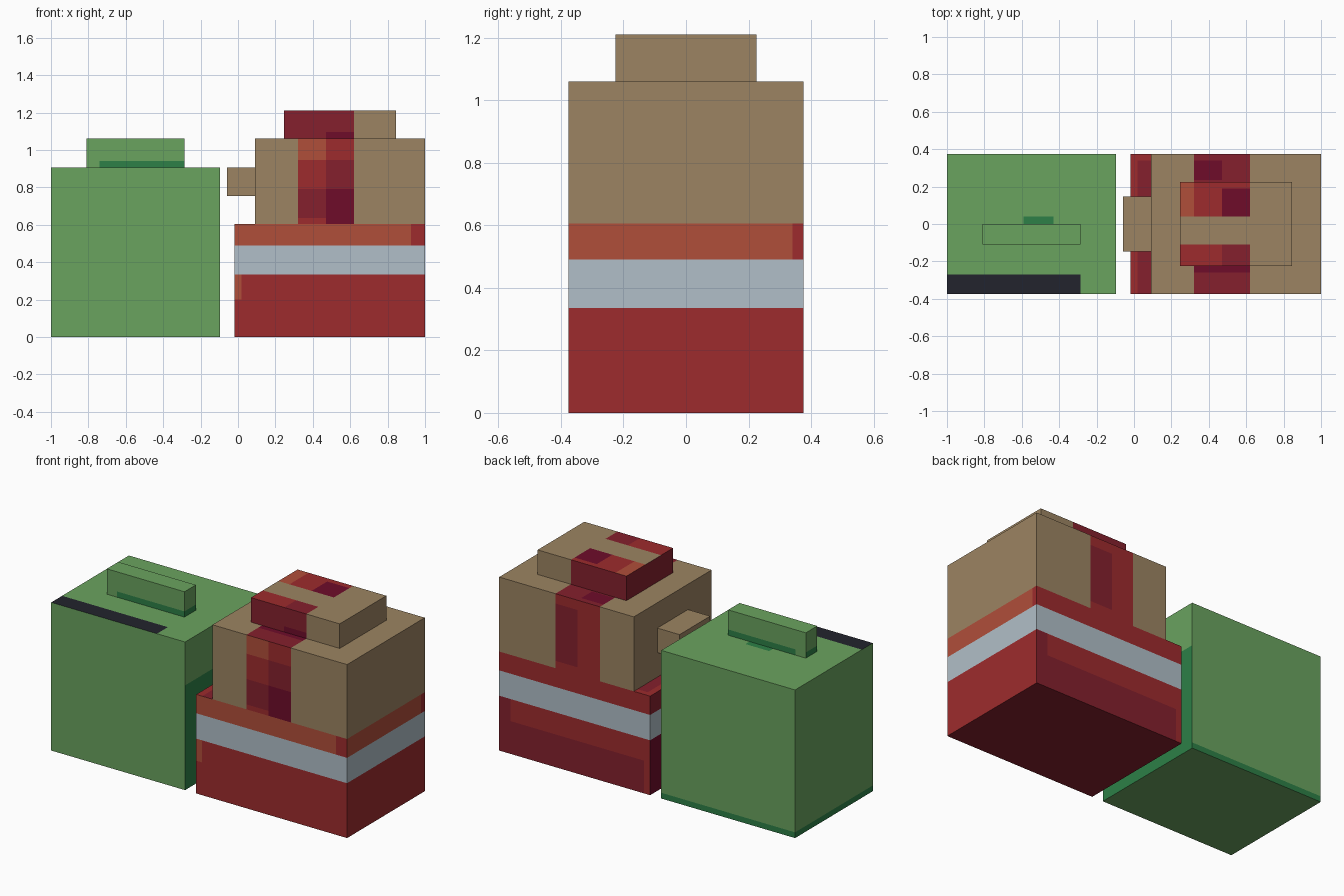
import bpy
import bmesh
from mathutils import Vector

if "Cube" in bpy.data.objects:
    bpy.data.objects.remove(bpy.data.objects["Cube"])


def material(name, rgb):
    """Flat colour given as 0-255 display values, stored as linear."""
    m = bpy.data.materials.new(name)
    lin = [((c / 255 + 0.055) / 1.055) ** 2.4 for c in rgb]
    m.diffuse_color = (*lin, 1)
    m.use_nodes = True
    m.node_tree.nodes["Principled BSDF"].inputs["Base Color"].default_value = m.diffuse_color
    return m


COLOURS = {
    "green": (106, 163, 95), "dark_green": (45, 128, 71), "black": (34, 35, 45),
    "tan": (156, 132, 98), "red": (157, 43, 45), "light_red": (176, 78, 58),
    "crimson": (133, 32, 45), "burgundy": (110, 12, 42), "silver": (177, 191, 200),
}
NAMES = list(COLOURS)
MATS = [material(n, COLOURS[n]) for n in NAMES]


def block(name, lo, hi, paint, cuts=((), (), ())):
    """Box from lo to hi, sliced along each axis, each face coloured by paint(side, x, y, z)."""
    lo, hi = Vector(lo), Vector(hi)
    bm = bmesh.new()
    bmesh.ops.create_cube(bm, size=1)
    for v in bm.verts:
        v.co = (lo + hi) / 2 + v.co * (hi - lo)
    for axis, values in enumerate(cuts):
        normal = Vector((axis == 0, axis == 1, axis == 2))
        for value in values:
            bmesh.ops.bisect_plane(bm, geom=bm.verts[:] + bm.edges[:] + bm.faces[:],
                                   plane_co=normal * value, plane_no=normal)
    bm.normal_update()
    for f in bm.faces:
        n = f.normal
        axis = max(range(3), key=lambda i: abs(n[i]))
        side = (("left", "right"), ("front", "back"), ("bottom", "top"))[axis][n[axis] > 0]
        f.material_index = NAMES.index(paint(side, *f.calc_center_median()))
    mesh = bpy.data.meshes.new(name)
    bm.to_mesh(mesh)
    bm.free()
    for m in MATS:
        mesh.materials.append(m)
    obj = bpy.data.objects.new(name, mesh)
    bpy.context.collection.objects.link(obj)
    return obj


# Green block with dark lower edges and a black strip on top
def paint_green(side, x, y, z):
    if side == "top":
        if y < -0.27 and x < -0.285:
            return "black"
        if -0.59 < x < -0.43 and 0 < y < 0.04:
            return "dark_green"
    if side == "right" and z < 0.64:
        return "dark_green"
    if side in ("left", "back") and z < 0.035:
        return "dark_green"
    return "green"


block("green_block", (-1, -0.375, 0), (-0.095, 0.375, 0.905), paint_green,
      ((-0.59, -0.43, -0.285), (-0.27, 0, 0.04), (0.035, 0.64)))


# Raised bar on the green block
def paint_bar(side, x, y, z):
    if side == "bottom" or (z < 0.94 and x > -0.74 and side != "top"):
        return "dark_green"
    if side == "left" and z < 0.94:
        return "dark_green"
    return "green"


block("green_bar", (-0.81, -0.11, 0.905), (-0.285, 0, 1.06), paint_bar,
      ((-0.74,), (), (0.94,)))


# Red base with a silver belt
def paint_base(side, x, y, z):
    if side == "bottom":
        return "crimson"
    if side == "top":
        return "red" if x < 0.02 or y > 0.34 else "crimson"
    if 0.335 < z < 0.49:
        return "silver"
    if side == "left":
        return "crimson" if z > 0.49 else "burgundy"
    if z > 0.49:
        if side == "back":
            return "red"
        edge = x > 0.925 if side == "front" else y > 0.34
        return "red" if edge else "light_red"
    if side == "front" and x < 0.02 and z > 0.2:
        return "light_red"
    if side == "back" and x > 0.02 and (z < 0.2 or x > 0.925):
        return "crimson"
    return "red"


block("red_base", (-0.02, -0.375, 0), (1, 0.375, 0.605), paint_base,
      ((0.02, 0.925), (0.34,), (0.2, 0.335, 0.49)))


# Tan head with a patchwork red stripe over front, roof and back
def paint_head(side, x, y, z):
    if side in ("left", "right", "bottom") or not 0.32 < x < 0.62:
        return "tan"
    inner = x < 0.47
    if side == "front":
        if z > 0.945:
            return "light_red" if inner else "red"
        if z > 0.79:
            return "red" if inner else "crimson"
        if z > 0.635:
            return "crimson" if inner else "burgundy"
        return "red" if inner else "burgundy"
    if side == "back":
        return "crimson" if not inner and 0.65 < z < 1.0 else "red"
    if y > 0:
        return "burgundy" if inner and 0.235 < y < 0.34 else "crimson"
    return "burgundy" if y > -0.26 else "crimson"


block("tan_head", (0.09, -0.375, 0.605), (1, 0.375, 1.06), paint_head,
      ((0.32, 0.47, 0.62), (-0.26, 0, 0.235, 0.34), (0.635, 0.65, 0.79, 0.945, 1.0)))


# Top block, stripe continuing on its left part
def paint_crown(side, x, y, z):
    if side in ("right", "bottom") or x > 0.62:
        return "tan"
    if side == "top":
        if -0.11 < y < 0.04:
            return "tan"
        if y < 0:
            return "red" if x < 0.47 else "crimson"
        if x < 0.32:
            return "light_red"
        return "burgundy" if x > 0.47 and y < 0.19 else "red"
    if side == "front" and x > 0.47 and z < 1.095:
        return "burgundy"
    return "crimson"


block("crown_block", (0.245, -0.225, 1.06), (0.845, 0.225, 1.21), paint_crown,
      ((0.32, 0.47, 0.62), (-0.11, 0.04, 0.19), (1.095,)))

# Nose block on the left of the head
block("nose_block", (-0.06, -0.148, 0.755), (0.09, 0.148, 0.905), lambda *a: "tan")
